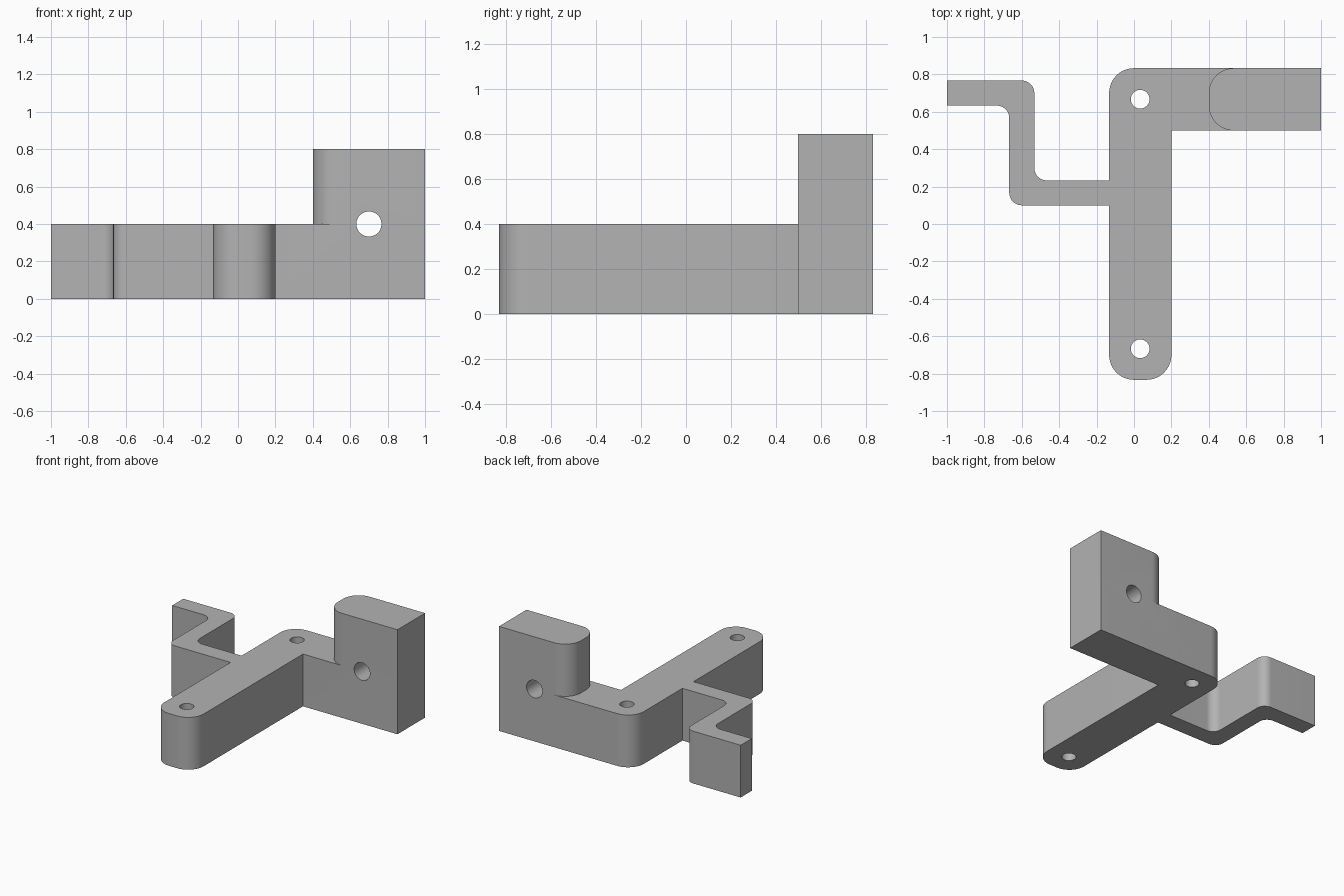
import bpy
import bmesh
import math
from mathutils import Vector

cube = bpy.data.objects.get("Cube")
if cube:
    bpy.data.objects.remove(cube, do_unlink=True)

grey = bpy.data.materials.new("mid grey")
grey.use_nodes = True
COLOUR = (0.45, 0.45, 0.45, 1)
grey.diffuse_color = COLOUR
grey.node_tree.nodes["Principled BSDF"].inputs["Base Color"].default_value = COLOUR


def fillet(corners, steps=12):
    """Turn (x, y, radius) right-angle corners into a rounded outline."""
    outline = []
    for i, (x, y, r) in enumerate(corners):
        p = Vector((x, y))
        if not r:
            outline.append(p)
            continue
        a = (Vector(corners[i - 1][:2]) - p).normalized() * r
        b = (Vector(corners[(i + 1) % len(corners)][:2]) - p).normalized() * r
        for k in range(steps + 1):
            t = math.pi / 2 * k / steps
            outline.append(p + a * (1 - math.sin(t)) + b * (1 - math.cos(t)))
    return outline


def prism(name, corners, z0, z1):
    bm = bmesh.new()
    base = bm.faces.new([bm.verts.new((p.x, p.y, z0)) for p in fillet(corners)])
    top = bmesh.ops.extrude_face_region(bm, geom=[base], use_keep_orig=True)["geom"]
    verts = [v for v in top if isinstance(v, bmesh.types.BMVert)]
    bmesh.ops.translate(bm, verts=verts, vec=(0, 0, z1 - z0))
    bmesh.ops.recalc_face_normals(bm, faces=bm.faces)
    mesh = bpy.data.meshes.new(name)
    bm.to_mesh(mesh)
    bm.free()
    mesh.materials.append(grey)
    obj = bpy.data.objects.new(name, mesh)
    bpy.context.collection.objects.link(obj)
    return obj


def drill(name, location, radius, rotation=(0, 0, 0)):
    bpy.ops.mesh.primitive_cylinder_add(vertices=48, radius=radius, depth=1.2,
                                        location=location, rotation=rotation)
    cutter = bpy.context.object
    cutter.name = name
    cutter.hide_render = True
    cutter.data.materials.append(grey)
    return cutter


def combine(target, other, operation):
    bpy.context.view_layer.objects.active = target
    mod = target.modifiers.new(operation.lower(), "BOOLEAN")
    mod.operation = operation
    mod.solver = "EXACT"
    mod.object = other
    bpy.ops.object.modifier_apply(modifier=mod.name)
    bpy.data.objects.remove(other, do_unlink=True)


BIG, SMALL = 0.133, 0.067
LEFT, RIGHT, BACK, INNER = -0.133, 0.2, 0.833, 0.5

# Main bar, side foot and stepped arm share one outline
bracket = prism("bracket", [
    (LEFT, -BACK, BIG), (RIGHT, -BACK, BIG), (RIGHT, INNER, 0),
    (1, INNER, 0), (1, BACK, 0), (LEFT, BACK, BIG),
    (LEFT, 0.233, 0), (-0.533, 0.233, SMALL), (-0.533, 0.767, SMALL),
    (-1, 0.767, 0), (-1, 0.633, 0), (-0.667, 0.633, SMALL),
    (-0.667, 0.1, SMALL), (LEFT, 0.1, 0)], 0, 0.4)

# Raised block on the foot
block = prism("raised_block", [
    (0.4, INNER, BIG), (1, INNER, 0), (1, BACK, 0), (0.4, BACK, BIG)], 0.4, 0.8)
combine(bracket, block, "UNION")

# Upright screw holes in the bar and a cross hole through the block
for y in (-0.667, 0.667):
    combine(bracket, drill("screw_hole", (0.033, y, 0.2), 0.05), "DIFFERENCE")
combine(bracket, drill("cross_hole", (0.7, 0.667, 0.4), 0.067, (math.pi / 2, 0, 0)),
        "DIFFERENCE")

# Merge flat faces and smooth the rounded corners
bm = bmesh.new()
bm.from_mesh(bracket.data)
bmesh.ops.remove_doubles(bm, verts=bm.verts, dist=0.0001)
bmesh.ops.dissolve_limit(bm, angle_limit=math.radians(0.5), verts=bm.verts, edges=bm.edges)
bm.to_mesh(bracket.data)
bm.free()
bpy.ops.object.select_all(action="DESELECT")
bracket.select_set(True)
bpy.context.view_layer.objects.active = bracket
bpy.ops.object.shade_smooth_by_angle(angle=math.radians(30))
